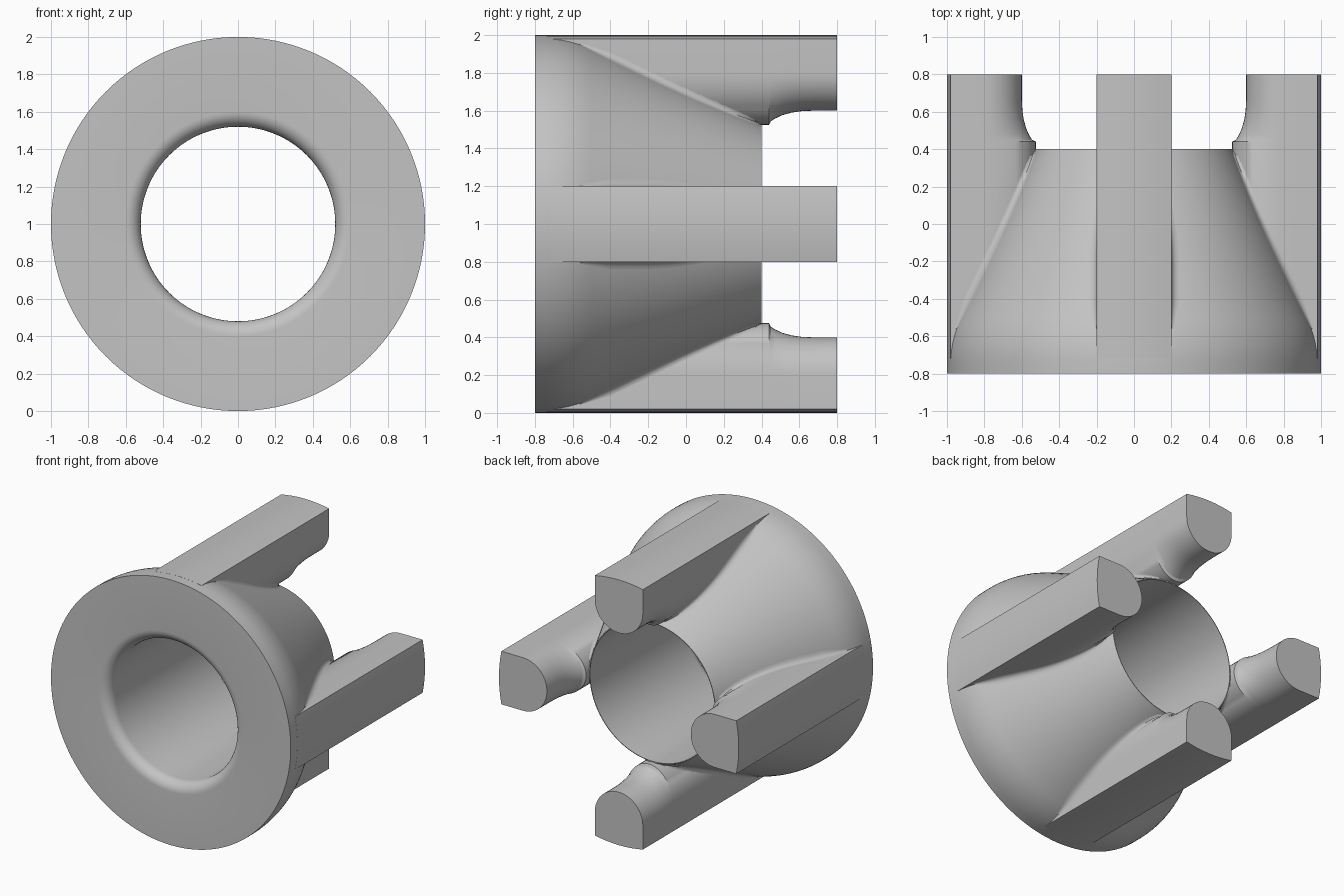
import bpy, bmesh
from math import sin, cos, pi, sqrt, tau

cube = bpy.data.objects.get("Cube")
if cube:
    bpy.data.objects.remove(cube, do_unlink=True)

grey = bpy.data.materials.new("plain_grey")
grey.use_nodes = True
grey.diffuse_color = (0.55, 0.55, 0.55, 1)
grey.node_tree.nodes["Principled BSDF"].inputs["Base Color"].default_value = grey.diffuse_color

BORE, LEG_HALF, LEG_MID = 0.52, 0.2, 0.8
CONE_START, CONE_END, CONE_TIP = -0.62, 0.4, 0.525
LEG_TIP = 0.525


def loft(name, rings, capped=True, angle=0):
    """Join rings of (radius, side, y) points, turned about the bore axis."""
    bm = bmesh.new()
    c, s = cos(angle), sin(angle)
    rows = [[bm.verts.new((r * c - h * s, y, 1 + r * s + h * c)) for r, h, y in ring]
            for ring in rings]
    n = len(rows[0])
    pairs = list(zip(rows, rows[1:])) if capped else list(zip(rows, rows[1:] + rows[:1]))
    for a, b in pairs:
        for i in range(n):
            j = (i + 1) % n
            bm.faces.new((a[i], a[j], b[j], b[i]))
    if capped:
        bm.faces.new(rows[0])
        bm.faces.new(rows[-1])
    bmesh.ops.recalc_face_normals(bm, faces=bm.faces)
    mesh = bpy.data.meshes.new(name)
    bm.to_mesh(mesh)
    bm.free()
    mesh.materials.append(grey)
    ob = bpy.data.objects.new(name, mesh)
    bpy.context.collection.objects.link(ob)
    bpy.ops.object.select_all(action='DESELECT')
    ob.select_set(True)
    bpy.context.view_layer.objects.active = ob
    bpy.ops.object.shade_smooth_by_angle(angle=pi / 6)
    return ob


def cone(y):
    t = (y - CONE_START) / (CONE_END - CONE_START)
    return 1 + (CONE_TIP - 1) * t


def bezier(a, b, c, n):
    return [tuple((1 - t) ** 2 * p + 2 * t * (1 - t) * q + t * t * r
                  for p, q, r in zip(a, b, c)) for t in (i / n for i in range(n + 1))]


# Flanged cone: profile of (radius, y), rounded bore mouth and rounded shoulder
mouth = 0.08
profile = [(BORE + mouth * (1 - cos(a)), -0.8 + mouth * (1 - sin(a)))
           for a in (i * pi / 16 for i in range(9))]
profile.append((1, -0.8))
profile += bezier((1, -0.74), (1, CONE_START), (cone(-0.5), -0.5), 10)
profile += [(CONE_TIP, CONE_END), (BORE, CONE_END)]
STEPS = 128
loft("flanged_cone", [[(r * cos(a), r * sin(a), y) for r, y in profile]
                      for a in (i * tau / STEPS for i in range(STEPS))], capped=False)


# Legs: curved outer face, straight sides, round inner side flaring at the root
def leg_section(y, tip):
    outer = [(sqrt(1 - h * h), h, y) for h in (LEG_HALF * (i / 4 - 1) for i in range(9))]
    inner = [(LEG_MID - (LEG_MID - tip) * sin(a), LEG_HALF * cos(a), y)
             for a in (i * pi / 24 for i in range(25))]
    return outer + inner


leg_path = [(-0.72, LEG_TIP), (0.44, LEG_TIP), (0.45, 0.545), (0.475, 0.56), (0.51, 0.576),
            (0.56, 0.59), (0.61, 0.597), (0.67, 0.6), (0.8, 0.6)]


def leg_width(r):
    if r >= LEG_MID:
        return LEG_HALF
    return LEG_HALF * sqrt(max(0, 1 - ((LEG_MID - r) / (LEG_MID - LEG_TIP)) ** 2))


# Fillets: concave fill where a leg side meets the cone
def fillet_section(y, side):
    r = min(cone(y), 0.995)
    h = leg_width(r)
    for _ in range(12):
        h = (h + leg_width(sqrt(r * r - h * h))) / 2
    x = sqrt(r * r - h * h)
    size = min(0.04, (1 - r) * 0.4)
    on_leg = (x + size, leg_width(x + size) - 0.001, y)
    turn = size / r
    on_cone = (x * cos(turn) - h * sin(turn), x * sin(turn) + h * cos(turn), y)
    valley = (x, h, y)
    ring = bezier(on_leg, valley, on_cone, 5)
    ring.append((x - 0.003, h - 0.003, y))
    return [(a, side * b, c) for a, b, c in ring]


for i, place in enumerate(("left", "top", "right", "bottom")):
    turn = i * pi / 2
    loft(place + "_leg", [leg_section(y, tip) for y, tip in leg_path], angle=turn)
    for side, label in ((1, "a"), (-1, "b")):
        rings = [fillet_section(-0.56 + 0.96 * k / 24, side) for k in range(25)]
        loft(f"{place}_leg_fillet_{label}", rings, angle=turn)
